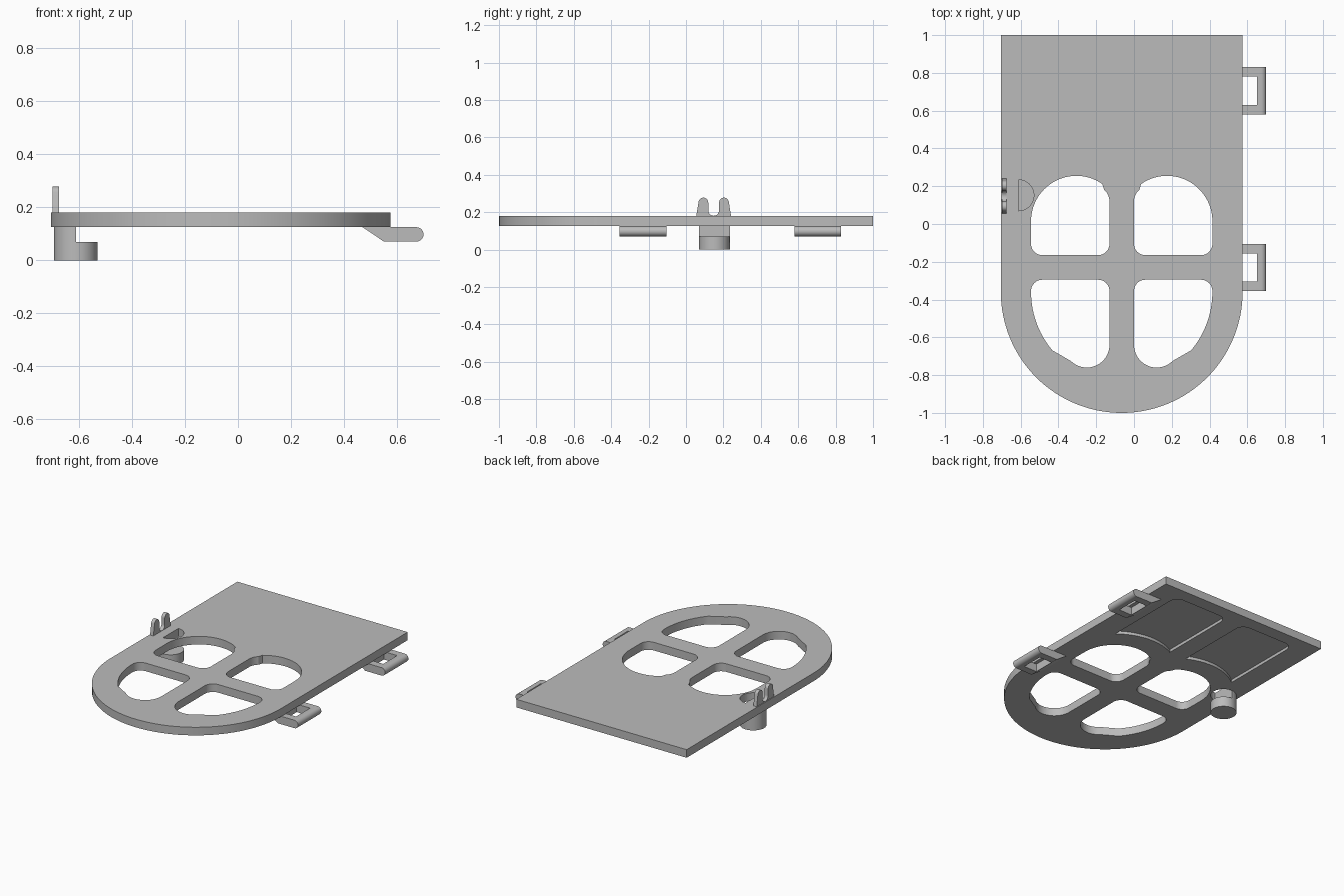
import bpy, bmesh
from math import cos, sin, radians
from mathutils import Vector

cube = bpy.data.objects.get("Cube")
if cube:
    bpy.data.objects.remove(cube, do_unlink=True)

grey = bpy.data.materials.new("plain grey")
grey.use_nodes = True
COLOUR = (0.5, 0.5, 0.5, 1)
grey.diffuse_color = COLOUR
grey.node_tree.nodes["Principled BSDF"].inputs["Base Color"].default_value = COLOUR

MID = -0.065            # centre line of the plate
BOTTOM, TOP = 0.125, 0.18


def arc(cx, cy, r, start, end, steps=12):
    angles = [radians(start + (end - start) * i / steps) for i in range(steps + 1)]
    return [(cx + r * cos(a), cy + r * sin(a)) for a in angles]


def mirrored(points):
    return [(2 * MID - x, y) for x, y in reversed(points)]


def prism(name, outline, low, high, axis="z"):
    """Extrude a closed outline along one axis."""
    place = {"x": lambda a, b, t: (t, a, b),
             "y": lambda a, b, t: (a, t, b),
             "z": lambda a, b, t: (a, b, t)}[axis]
    bm = bmesh.new()
    face = bm.faces.new([bm.verts.new(place(a, b, low)) for a, b in outline])
    result = bmesh.ops.extrude_face_region(bm, geom=[face])
    moved = [v for v in result["geom"] if isinstance(v, bmesh.types.BMVert)]
    bmesh.ops.translate(bm, verts=moved, vec=Vector(place(0, 0, high - low)))
    bmesh.ops.remove_doubles(bm, verts=bm.verts, dist=0.0005)
    bmesh.ops.recalc_face_normals(bm, faces=bm.faces)
    mesh = bpy.data.meshes.new(name)
    bm.to_mesh(mesh)
    bm.free()
    mesh.materials.append(grey)
    obj = bpy.data.objects.new(name, mesh)
    bpy.context.collection.objects.link(obj)
    return obj


def activate(obj):
    bpy.ops.object.select_all(action="DESELECT")
    obj.select_set(True)
    bpy.context.view_layer.objects.active = obj


def cut(obj, outline, low, high):
    cutter = prism("cutter", outline, low, high)
    cutter.hide_render = True
    mod = obj.modifiers.new("cut", "BOOLEAN")
    mod.operation, mod.solver, mod.object = "DIFFERENCE", "EXACT", cutter
    activate(obj)
    bpy.ops.object.modifier_apply(modifier=mod.name)
    bpy.data.objects.remove(cutter, do_unlink=True)


def box(x0, x1, y0, y1):
    return [(x0, y0), (x1, y0), (x1, y1), (x0, y1)]


# Plate with a half-round front end
plate = prism("plate", [(MID + 0.64, 1), (MID - 0.64, 1)]
              + arc(MID, -0.36, 0.64, 180, 360, 64), BOTTOM, TOP)

# Rounded window openings, two at each side of the centre bar
back_window = (arc(-0.19, -0.105, 0.06, 270, 360) + arc(-0.21, 0.12, 0.08, 0, 50)
               + arc(-0.305, 0.015, 0.24, 55, 180, 28)
               + arc(-0.485, -0.105, 0.06, 180, 270))
front_window = (arc(-0.19, -0.355, 0.06, 0, 90) + arc(-0.485, -0.355, 0.06, 90, 180)
                + arc(MID, -0.36, 0.48, 181, 220) + arc(-0.25, -0.64, 0.12, 225, 360, 20))

# Shallow panels in the underside, curved around the back windows
panel = (arc(-0.19, 0.85, 0.06, 0, 90) + arc(-0.485, 0.85, 0.06, 90, 180)
         + arc(-0.305, 0.015, 0.38, 129, 62.6, 24))

for outline in (back_window, front_window):
    for shape in (outline, mirrored(outline)):
        cut(plate, shape, 0.05, 0.3)
for shape in (panel, mirrored(panel)):
    cut(plate, shape, 0.05, BOTTOM + 0.02)

# Half-round opening above the latch
cut(plate, arc(-0.612, 0.152, 0.082, -90, 90, 20), 0.05, 0.3)

# Stepped round latch post
post = prism("latch_post", arc(-0.612, 0.152, 0.082, 0, 360, 40)[:-1], 0, BOTTOM)
cut(post, box(-0.612, -0.4, 0, 0.3), 0.07, 0.2)

# Two-pronged clip
clip = prism("clip", [(0.055, TOP)] + arc(0.093, 0.252, 0.026, 172, 0)
             + arc(0.148, 0.21, 0.029, 180, 360) + arc(0.203, 0.252, 0.026, 180, 8)
             + [(0.241, TOP)], -0.70, -0.675, "x")

# Hinge loops with a sloped root
parts = [plate, post, clip]
profile = [(0.47, BOTTOM), (0.55, 0.071)] + arc(0.673, 0.098, 0.027, -90, 90)
for name, y in (("front_hinge_loop", -0.23), ("back_hinge_loop", 0.705)):
    loop = prism(name, profile, y - 0.125, y + 0.125, "y")
    cut(loop, box(0.55, 0.65, y - 0.075, y + 0.075), 0, 0.3)
    parts.append(loop)

for part in parts:
    activate(part)
    bpy.ops.object.shade_smooth_by_angle()
